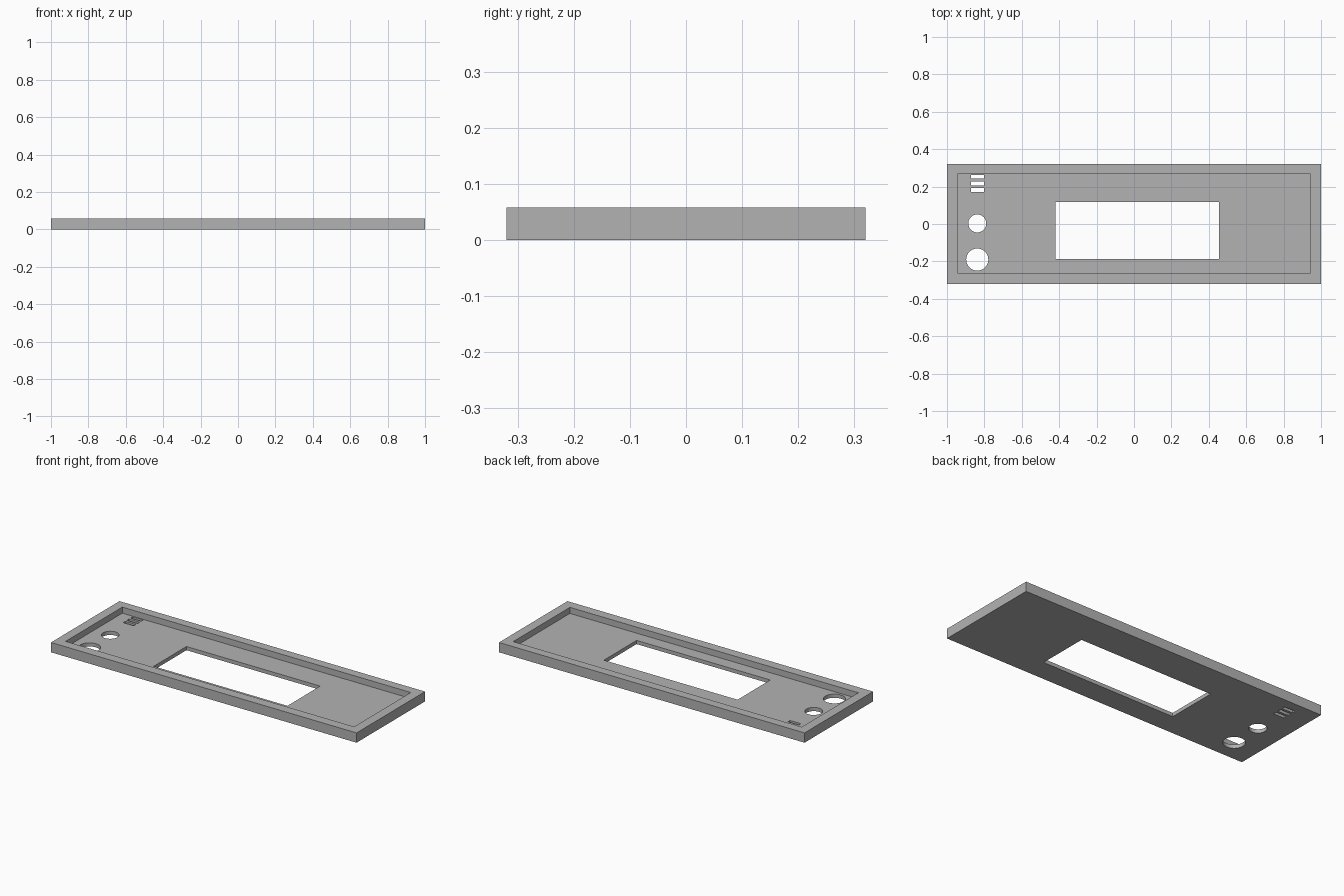
import bpy

cube = bpy.data.objects.get("Cube")
if cube:
    bpy.data.objects.remove(cube, do_unlink=True)

HEIGHT = 0.058
FLOOR = 0.022

grey = bpy.data.materials.new("plain grey")
grey.use_nodes = True
colour = (0.45, 0.45, 0.45, 1)
grey.diffuse_color = colour
grey.node_tree.nodes["Principled BSDF"].inputs["Base Color"].default_value = colour


def box(name, x0, x1, y0, y1, z0, z1):
    bpy.ops.mesh.primitive_cube_add(
        size=1, location=((x0 + x1) / 2, (y0 + y1) / 2, (z0 + z1) / 2))
    ob = bpy.context.object
    ob.name = name
    ob.scale = (x1 - x0, y1 - y0, z1 - z0)
    bpy.ops.object.transform_apply(location=True, rotation=True, scale=True)
    ob.data.materials.append(grey)
    return ob


def round_cutter(name, x, y, radius):
    bpy.ops.mesh.primitive_cylinder_add(
        vertices=48, radius=radius, depth=0.4, location=(x, y, 0))
    ob = bpy.context.object
    ob.name = name
    ob.data.materials.append(grey)
    return ob


def cut(target, cutter):
    cutter.hide_render = True
    mod = target.modifiers.new(cutter.name, "BOOLEAN")
    mod.operation = "DIFFERENCE"
    mod.solver = "EXACT"
    mod.object = cutter
    bpy.context.view_layer.objects.active = target
    bpy.ops.object.modifier_apply(modifier=mod.name)
    bpy.data.objects.remove(cutter, do_unlink=True)


# Panel body with a shallow tray leaving a raised rim
panel = box("front_panel", -1, 1, -0.32, 0.32, 0, HEIGHT)
cut(panel, box("tray_recess", -0.944, 0.944, -0.263, 0.267, FLOOR, 0.2))

# Display window
cut(panel, box("display_window", -0.42, 0.455, -0.188, 0.118, -0.1, 0.2))

# Round control holes
for y, radius in ((0.003, 0.048), (-0.19, 0.059)):
    cut(panel, round_cutter("control_hole", -0.838, y, radius))

# Row of vent slots
for i in range(3):
    y = 0.182 + i * 0.035
    cut(panel, box("vent_slot", -0.872, -0.802, y - 0.01, y + 0.01, -0.1, 0.2))

# Smooth hole walls, crisp edges elsewhere
bpy.ops.object.select_all(action="DESELECT")
panel.select_set(True)
bpy.context.view_layer.objects.active = panel
bpy.ops.object.shade_smooth_by_angle(angle=0.52)
